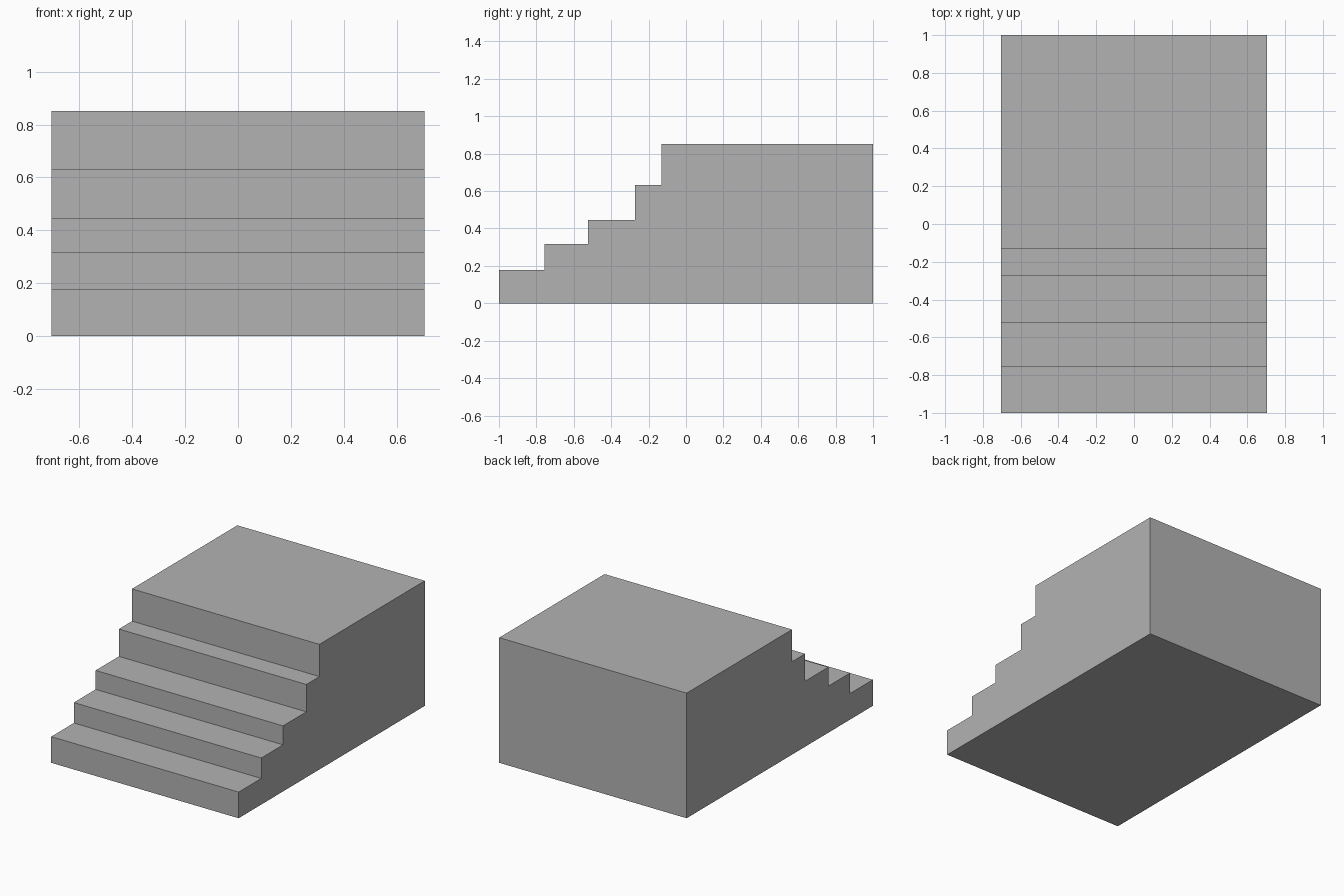
import bpy
import bmesh

cube = bpy.data.objects.get("Cube")
if cube:
    bpy.data.objects.remove(cube, do_unlink=True)

# Plain grey
grey = bpy.data.materials.new("grey")
grey.use_nodes = True
colour = (0.45, 0.45, 0.45, 1)
grey.diffuse_color = colour
grey.node_tree.nodes["Principled BSDF"].inputs["Base Color"].default_value = colour

HALF_WIDTH = 0.705
BACK = 1.0
# Each step: front edge y, tread height z
STEPS = [(-1.0, 0.178), (-0.757, 0.317), (-0.523, 0.446), (-0.273, 0.632), (-0.132, 0.851)]

# Side profile: risers and treads, closed down the back
profile = [(STEPS[0][0], 0)]
for i, (front, height) in enumerate(STEPS):
    end = STEPS[i + 1][0] if i + 1 < len(STEPS) else BACK
    profile += [(front, height), (end, height)]
profile.append((BACK, 0))

# Extrude the profile across the width
bm = bmesh.new()
side = bm.faces.new([bm.verts.new((-HALF_WIDTH, y, z)) for y, z in profile])
result = bmesh.ops.extrude_face_region(bm, geom=[side], use_keep_orig=True)
moved = [v for v in result["geom"] if isinstance(v, bmesh.types.BMVert)]
bmesh.ops.translate(bm, verts=moved, vec=(2 * HALF_WIDTH, 0, 0))
bmesh.ops.recalc_face_normals(bm, faces=bm.faces)

mesh = bpy.data.meshes.new("stepped_platform")
bm.to_mesh(mesh)
bm.free()
mesh.materials.append(grey)
platform = bpy.data.objects.new("stepped_platform", mesh)
bpy.context.collection.objects.link(platform)
